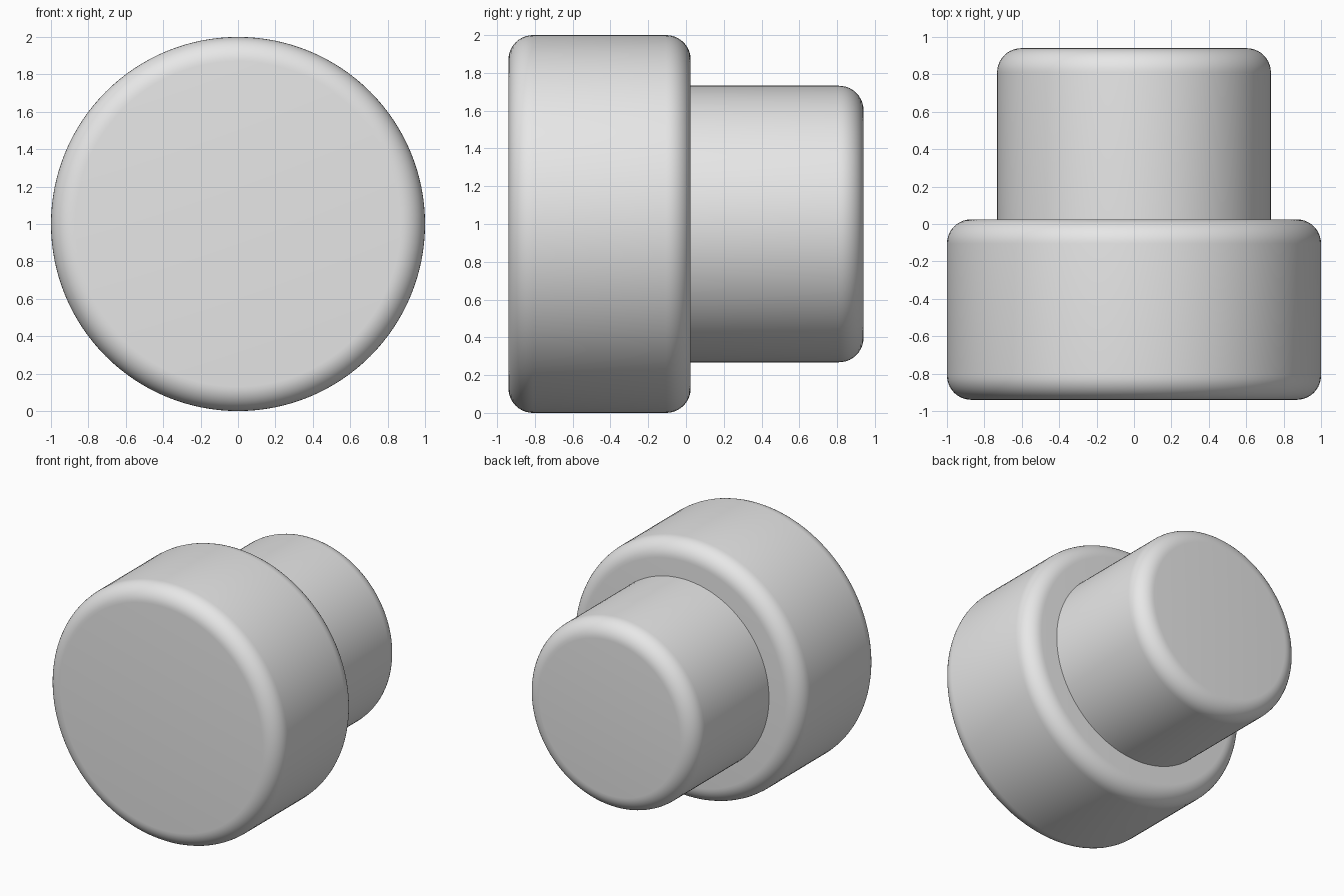
import bpy
import bmesh
import math
from mathutils import Matrix

cube = bpy.data.objects.get("Cube")
if cube:
    bpy.data.objects.remove(cube, do_unlink=True)

grey = bpy.data.materials.new("light grey")
grey.use_nodes = True
colour = (0.8, 0.8, 0.8, 1)
grey.diffuse_color = colour
grey.node_tree.nodes["Principled BSDF"].inputs["Base Color"].default_value = colour


def rounded_cylinder(name, radius, y_front, y_back, round_front, round_back, fillet=0.13):
    """Cylinder along y with chosen rims rounded."""
    bm = bmesh.new()
    bmesh.ops.create_cone(bm, cap_ends=True, segments=128, radius1=radius,
                          radius2=radius, depth=y_back - y_front,
                          matrix=Matrix.Rotation(math.pi / 2, 4, "X"))
    rims = [e for e in bm.edges
            if abs(e.verts[0].co.y - e.verts[1].co.y) < 0.001
            and (round_back if e.verts[0].co.y > 0 else round_front)]
    bmesh.ops.bevel(bm, geom=rims, offset=fillet, segments=10,
                    profile=0.5, affect="EDGES")
    bmesh.ops.recalc_face_normals(bm, faces=bm.faces)
    mesh = bpy.data.meshes.new(name)
    bm.to_mesh(mesh)
    bm.free()
    mesh.materials.append(grey)
    obj = bpy.data.objects.new(name, mesh)
    obj.location = (0, (y_front + y_back) / 2, 1)
    bpy.context.collection.objects.link(obj)
    bpy.ops.object.select_all(action="DESELECT")
    obj.select_set(True)
    bpy.context.view_layer.objects.active = obj
    bpy.ops.object.shade_smooth_by_angle(angle=math.radians(30))
    return obj


# Wide head at the front, narrow stem behind
rounded_cylinder("head", 1.0, -0.94, 0.025, True, True)
rounded_cylinder("stem", 0.732, 0.025, 0.94, False, True)
